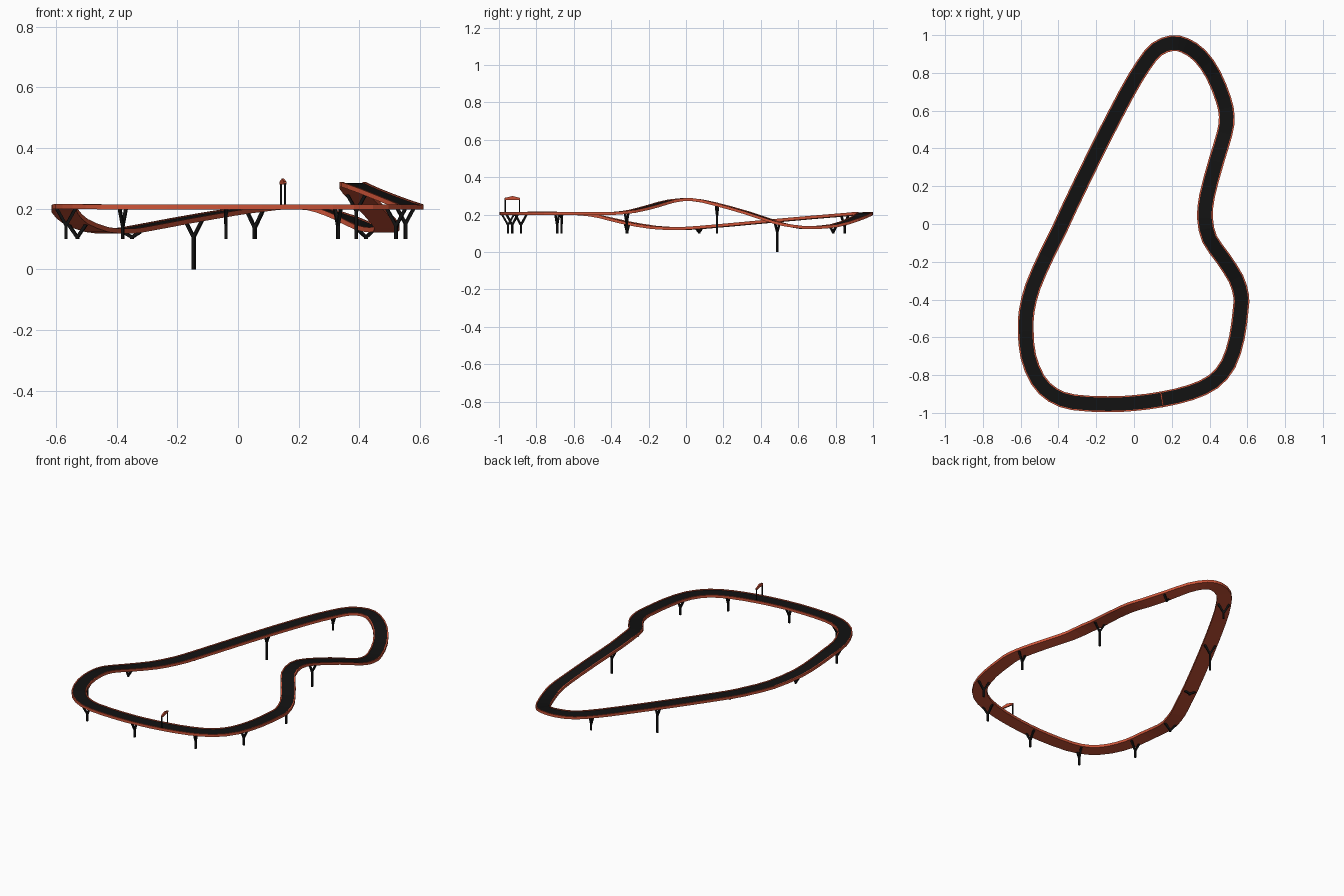
import bpy, bmesh
from mathutils import Vector

if "Cube" in bpy.data.objects:
    bpy.data.objects.remove(bpy.data.objects["Cube"])

def material(name, rgb):
    m = bpy.data.materials.new(name)
    m.diffuse_color = (*rgb, 1)
    m.use_nodes = True
    m.node_tree.nodes["Principled BSDF"].inputs["Base Color"].default_value = m.diffuse_color
    return m

RED = material("red", (0.62, 0.09, 0.04))
BLACK = material("black", (0.006, 0.006, 0.006))

def make_object(name, bm, mat):
    bmesh.ops.recalc_face_normals(bm, faces=bm.faces)
    me = bpy.data.meshes.new(name)
    bm.to_mesh(me)
    bm.free()
    me.materials.append(mat)
    ob = bpy.data.objects.new(name, me)
    bpy.context.collection.objects.link(ob)
    return ob

# Centre line of the circuit, counter-clockwise from the front straight
CONTROL = [Vector(p) for p in (
    (-.14, -.954, .206), (.0, -.948, .206), (.15, -.928, .206), (.3, -.892, .206),
    (.42, -.835, .206), (.5, -.74, .206), (.545, -.6, .205), (.565, -.45, .205),
    (.567, -.38, .207), (.54, -.29, .217), (.47, -.18, .244), (.40, -.08, .272),
    (.376, .03, .28), (.387, .15, .258), (.435, .33, .208), (.48, .48, .158),
    (.491, .57, .138), (.473, .66, .13), (.42, .79, .14), (.35, .89, .171),
    (.27, .945, .197), (.2, .957, .206), (.12, .925, .205), (.05, .84, .198),
    (-.04, .69, .186), (-.19, .40, .16), (-.345, .08, .131), (-.40, -.04, .126),
    (-.465, -.17, .131), (-.535, -.33, .158), (-.568, -.46, .189), (-.573, -.57, .204),
    (-.56, -.7, .207), (-.51, -.825, .207), (-.43, -.905, .206), (-.32, -.944, .206))]

def catmull(a, b, c, d, t):
    return 0.5 * (2*b + (c - a)*t + (2*a - 5*b + 4*c - d)*t*t + (3*b - a - 3*c + d)*t**3)

N = len(CONTROL)
PATH = [catmull(*(CONTROL[(i + k) % N] for k in (-1, 0, 1, 2)), t)
        for i in range(N) for t in (0, 0.5)]

def side_at(i):
    d = PATH[(i + 1) % len(PATH)] - PATH[i - 1]
    return Vector((d.y, -d.x, 0)).normalized()

# Sweep an open cross-section (across, up) round the circuit
def sweep(name, profile, mat):
    bm = bmesh.new()
    rings = [[bm.verts.new(p + side_at(i) * u + Vector((0, 0, h))) for u, h in profile]
             for i, p in enumerate(PATH)]
    for i, r in enumerate(rings):
        q = rings[i - 1]
        for k in range(len(profile) - 1):
            bm.faces.new((q[k], q[k + 1], r[k + 1], r[k]))
    return make_object(name, bm, mat)

W, E, FLOOR = 0.042, 0.035, 0.004
sweep("track_bed", [(-E, FLOOR), (-E, .008), (-W, .008), (-W, -.008),
                    (W, -.008), (W, .008), (E, .008), (E, FLOOR)], RED)
road = sweep("road_surface", [(-E, FLOOR), (E, FLOOR)], BLACK)
if road.data.polygons[0].normal.z < 0:
    road.data.flip_normals()

# Square bar between two points
def bar(bm, a, b, r, side):
    axis = (b - a).normalized()
    v = axis.cross(side).normalized() * r
    u = v.cross(axis).normalized() * r
    lo, hi = ([bm.verts.new(p + u*s + v*t) for s, t in ((1, 1), (-1, 1), (-1, -1), (1, -1))]
              for p in (a, b))
    for k in range(4):
        j = (k + 1) % 4
        bm.faces.new((lo[k], lo[j], hi[j], hi[k]))
    bm.faces.new(lo[::-1])
    bm.faces.new(hi)

def frame_near(x, y):
    i = min(range(len(PATH)), key=lambda k: (PATH[k].xy - Vector((x, y))).length)
    s = side_at(i)
    along = Vector((-s.y, s.x, 0))
    p = PATH[i] + along * (Vector((x, y, 0)) - PATH[i]).dot(along)
    d = PATH[(i + 1) % len(PATH)] - PATH[i - 1]
    p.z += d.z / d.xy.length * (p.xy - PATH[i].xy).dot(along.xy)
    return p, s, along

# Forked supports: x, y, foot height
for n, (x, y, foot) in enumerate((
        (-.04, -.95, .1), (.33, -.885, .1), (.525, -.69, .1), (.56, -.315, .1),
        (.395, .165, .1), (.41, .78, .1), (.06, .845, .1), (-.15, .49, 0),
        (-.35, .07, .1), (-.53, -.315, .1), (-.57, -.665, .1), (-.38, -.93, .1))):
    p, s, along = frame_near(x, y)
    top = p.z - .007
    fork = max(top - .055, foot + .006)
    base, mid = Vector((p.x, p.y, foot)), Vector((p.x, p.y, fork))
    bm = bmesh.new()
    bar(bm, base, mid, .005, s)
    for sign in (-1, 1):
        bar(bm, mid, Vector((p.x, p.y, top)) + s * .031 * sign, .005, along)
    make_object(f"support_{n + 1}", bm, BLACK)

# Start gate: two posts and a peaked board
p, s, along = frame_near(.148, -.928)
bm = bmesh.new()
for sign in (-1, 1):
    foot = p + s * .0385 * sign
    bar(bm, foot, Vector((foot.x, foot.y, .285)), .003, s)
make_object("gate_posts", bm, BLACK)

bm = bmesh.new()
outline = [(-.0415, .279), (.0415, .279), (.0415, .289), (0, .299), (-.0415, .289)]
front, back = ([bm.verts.new(Vector((p.x, p.y, z)) + s * u + along * t) for u, z in outline]
               for t in (-.004, .004))
bm.faces.new(front)
bm.faces.new(back[::-1])
for k in range(5):
    j = (k + 1) % 5
    bm.faces.new((front[k], front[j], back[j], back[k]))
make_object("gate_board", bm, RED)
